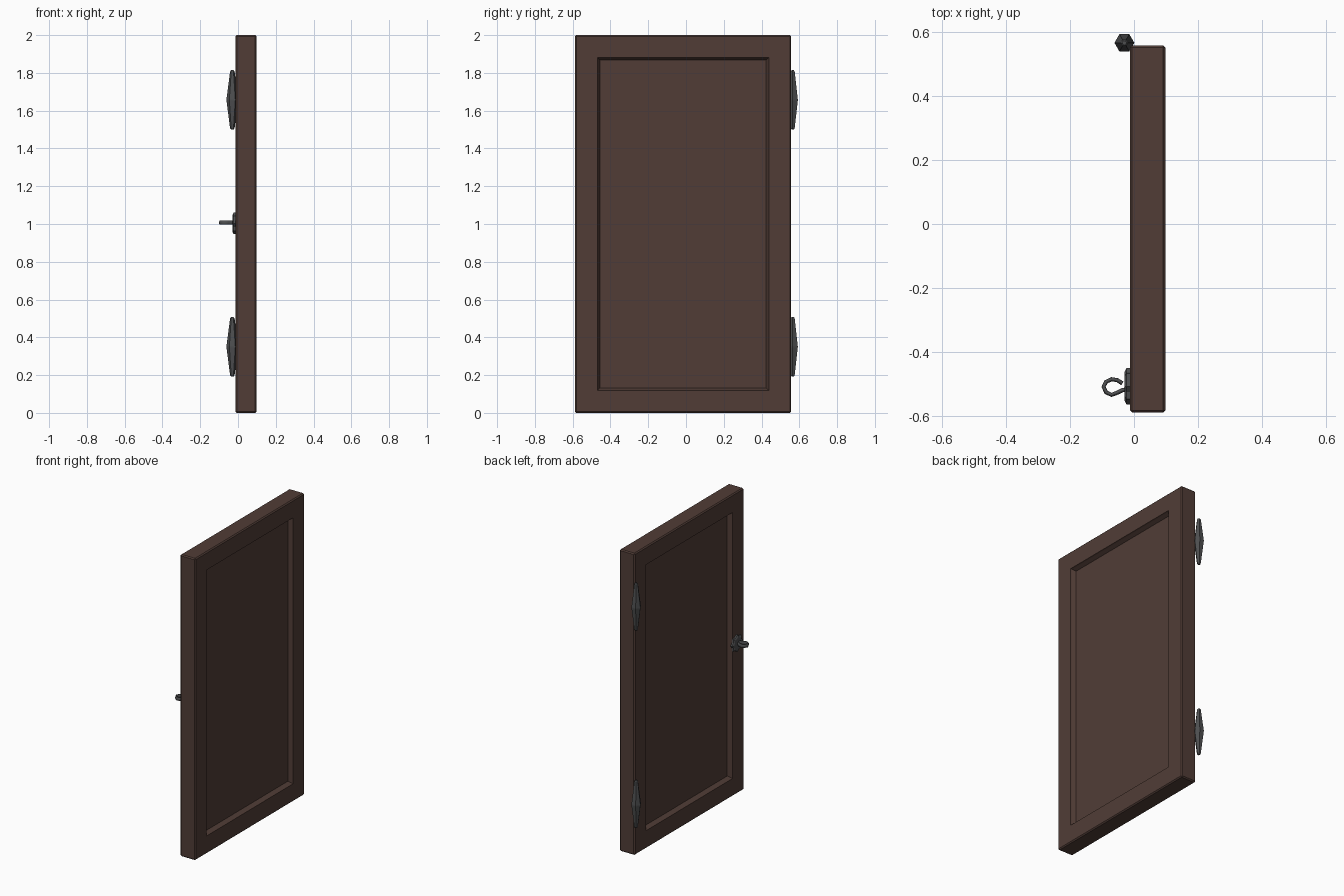
import bpy, bmesh, math
from mathutils import Matrix

if "Cube" in bpy.data.objects:
    bpy.data.objects.remove(bpy.data.objects["Cube"])


def material(name, rgb):
    m = bpy.data.materials.new(name)
    m.diffuse_color = (*rgb, 1)
    m.use_nodes = True
    m.node_tree.nodes["Principled BSDF"].inputs["Base Color"].default_value = m.diffuse_color
    return m


WOOD = material("dark_brown_wood", (0.082, 0.046, 0.037))
IRON = material("dark_grey_iron", (0.075, 0.077, 0.08))


def finish(bm, name, mat):
    bmesh.ops.recalc_face_normals(bm, faces=bm.faces)
    me = bpy.data.meshes.new(name)
    bm.to_mesh(me)
    bm.free()
    me.materials.append(mat)
    ob = bpy.data.objects.new(name, me)
    bpy.context.collection.objects.link(ob)
    return ob


def loft(rings, name, mat):
    """Skin a list of point rings and cap both ends."""
    bm = bmesh.new()
    vs = [[bm.verts.new(p) for p in r] for r in rings]
    n = len(vs[0])
    for a, b in zip(vs, vs[1:]):
        for i in range(n):
            bm.faces.new((a[i], a[(i + 1) % n], b[(i + 1) % n], b[i]))
    bm.faces.new(vs[0])
    bm.faces.new(vs[-1])
    return finish(bm, name, mat)


# Door slab: bevelled box with a sloped recessed panel on both broad sides
x0, x1, y0, y1 = -0.013, 0.098, -0.588, 0.557
bm = bmesh.new()
bmesh.ops.create_cube(bm, size=1, matrix=Matrix.Translation(
    ((x0 + x1) / 2, (y0 + y1) / 2, 1)) @ Matrix.Diagonal((x1 - x0, y1 - y0, 2, 1)))
bmesh.ops.bevel(bm, geom=bm.edges[:], offset=0.007, segments=1, affect='EDGES')
bmesh.ops.recalc_face_normals(bm, faces=bm.faces)
broad = [f for f in bm.faces if abs(f.normal.x) > 0.99]
bmesh.ops.inset_individual(bm, faces=broad, thickness=0.158, depth=0)
bmesh.ops.inset_individual(bm, faces=broad, thickness=0.004, depth=-0.008)
bmesh.ops.inset_individual(bm, faces=broad, thickness=0.015, depth=-0.022)
finish(bm, "door_slab", WOOD)

# Hinges: hexagonal spindles tapering to both ends
profile = [(-0.157, 0.007), (-0.15, 0.012), (-0.003, 0.031),
           (0.003, 0.031), (0.15, 0.012), (0.157, 0.007)]
for label, zc in (("lower", 0.35), ("upper", 1.657)):
    rings = [[(-0.03 + r * math.cos(i * math.pi / 3),
               0.565 + r * math.sin(i * math.pi / 3), zc + h) for i in range(6)]
             for h, r in profile]
    loft(rings, label + "_hinge", IRON)

# Handle back plate: shallow notched rosette
rings = []
for x, s in ((-0.012, 1.0), (-0.023, 1.0), (-0.029, 0.8)):
    rings.append([(x, -0.506 + s * r * math.cos(a), 1.003 + s * r * math.sin(a))
                  for a, r in ((i * math.pi / 8, 0.057 if i % 2 == 0 else 0.046)
                               for i in range(16))])
loft(rings, "handle_plate", IRON)

# Handle hook: open loop of wire, taller than it is wide
path = [(-0.036, -0.497), (-0.052, -0.487), (-0.07, -0.484), (-0.087, -0.492),
        (-0.095, -0.508), (-0.087, -0.525), (-0.07, -0.533), (-0.052, -0.526),
        (-0.036, -0.518), (-0.02, -0.515)]
cu = bpy.data.curves.new("handle_hook", 'CURVE')
cu.dimensions = '3D'
cu.bevel_depth = 0.0065
cu.bevel_resolution = 1
cu.use_fill_caps = True
sp = cu.splines.new('POLY')
sp.points.add(len(path) - 1)
for p, (x, y) in zip(sp.points, path):
    p.co = (x, y, 0, 1)
cu.materials.append(IRON)
hook = bpy.data.objects.new("handle_hook", cu)
hook.location.z = 1.007
hook.scale.z = 1.9
bpy.context.collection.objects.link(hook)
